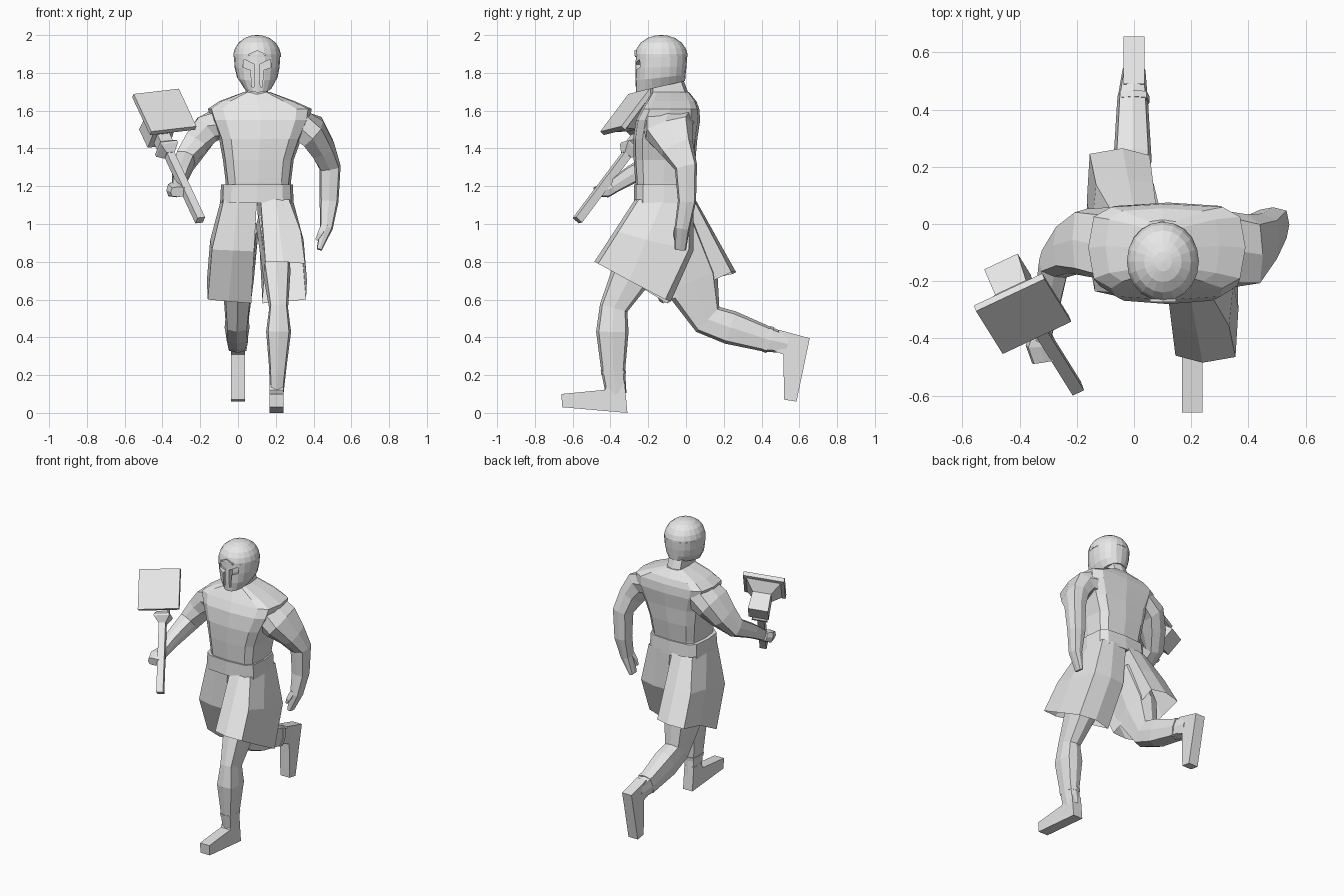
import bpy, bmesh, math
from mathutils import Vector, Matrix

if "Cube" in bpy.data.objects:
    bpy.data.objects.remove(bpy.data.objects["Cube"], do_unlink=True)

stone = bpy.data.materials.new("plain_grey")
stone.use_nodes = True
stone.diffuse_color = (0.8, 0.8, 0.8, 1)
stone.node_tree.nodes["Principled BSDF"].inputs["Base Color"].default_value = stone.diffuse_color

X, Y, Z = Vector((1, 0, 0)), Vector((0, 1, 0)), Vector((0, 0, 1))


def ring(center, a, b, sides=8, power=0.65):
    """Closed section around center; power 0 gives a box, 1 an ellipse."""
    start = math.pi / 4 if sides == 4 else 0
    points = []
    for i in range(sides):
        angle = start + math.tau * i / sides
        c, s = round(math.cos(angle), 6), round(math.sin(angle), 6)
        ca = math.copysign(abs(c) ** power, c) if c else 0
        sb = math.copysign(abs(s) ** power, s) if s else 0
        points.append(Vector(center) + a * ca + b * sb)
    return points


def loft(name, rings, caps=True):
    """Skin a row of equal-sized rings into one flat-shaded object."""
    bm = bmesh.new()
    rows = [[bm.verts.new(p) for p in r] for r in rings]
    n = len(rows[0])
    for low, high in zip(rows, rows[1:]):
        for i in range(n):
            j = (i + 1) % n
            bm.faces.new((low[i], low[j], high[j], high[i]))
    if caps:
        bm.faces.new(rows[0][::-1])
        bm.faces.new(rows[-1])
    bmesh.ops.recalc_face_normals(bm, faces=bm.faces)
    mesh = bpy.data.meshes.new(name)
    bm.to_mesh(mesh)
    bm.free()
    mesh.materials.append(stone)
    obj = bpy.data.objects.new(name, mesh)
    bpy.context.collection.objects.link(obj)
    return obj


def limb(name, sections, sides=8):
    """Sections are x, y, z, half width, half depth along a bent path."""
    path = [Vector(s[:3]) for s in sections]
    rings = []
    for i, (p, s) in enumerate(zip(path, sections)):
        before, after = path[max(i - 1, 0)], path[min(i + 1, len(path) - 1)]
        t = (after - p).normalized() + (p - before).normalized()
        t.normalize()
        side = (X - t * X.dot(t)).normalized()
        rings.append(ring(p, side * s[3], t.cross(side) * s[4], sides, .55))
    return loft(name, rings)


def level(name, sections, sides=12, power=0.5):
    """Sections are z, x min, x max, y min, y max, and optional forward tilt."""
    rings = []
    for z, x0, x1, y0, y1, *tilt in sections:
        lean = Z * tilt[0] if tilt else Z * 0
        rings.append(ring(((x0 + x1) / 2, (y0 + y1) / 2, z), X * (x1 - x0) / 2,
                          Y * (y1 - y0) / 2 + lean, sides, power))
    return loft(name, rings)


def prism(name, outline, axis, start, end):
    """Extrude an outline of (across, z) along x or y."""
    place = (lambda d, c, z: Vector((d, c, z))) if axis == "x" else (lambda d, c, z: Vector((c, d, z)))
    return loft(name, [[place(d, c, z) for c, z in outline] for d in (start, end)])


# Torso, neck and belt
level("torso", [
    (1.12, -.065, .27, -.25, .02), (1.22, -.065, .28, -.268, .03),
    (1.34, -.08, .295, -.277, .05), (1.45, -.1, .335, -.28, .06),
    (1.55, -.14, .38, -.265, .075), (1.61, -.16, .39, -.235, .07),
    (1.65, -.1, .3, -.21, .055), (1.7, .035, .165, -.18, .015)])
level("neck", [(1.62, .02, .18, -.18, .035), (1.7, .04, .16, -.19, .01),
               (1.78, .04, .16, -.2, -.02)], 8)
level("belt", [(1.11, -.095, .295, -.275, .045), (1.21, -.09, .29, -.275, .04)])

# Skirt: one half swings forward, the other is the same half turned round
waist = [(.12, -.26), (.2, -.27), (.27, -.25), (.29, -.12), (.275, .02), (.2, .04), (.1, .04)]
hem = [(.145, -.46, .8), (.24, -.485, .8), (.355, -.465, .79), (.365, -.3, .7),
       (.36, -.11, .6), (.25, -.08, .59), (.13, -.1, .58)]
turn = Matrix.Translation((.1, -.11, 0)) @ Matrix.Rotation(math.pi, 4, "Z") @ Matrix.Translation((-.1, .11, 0))


def skirt_half(name, matrix, drop):
    top = [Vector((x, y, 1.13)) for x, y in waist]
    low = [Vector((x, y, z - drop * (z > .75))) for x, y, z in hem]
    mid = [a.lerp(b, .5) for a, b in zip(top, low)]
    for p in mid:
        p.x += .02 * (p.x > .25)
        p.y += .06 * (p.y > -.12)
    loft(name, [[matrix @ p for p in r] for r in (top, mid, low)], caps=False)


skirt_half("skirt_left", Matrix(), 0)
skirt_half("skirt_right", turn, .055)

# Left leg steps forward, right leg trails
limb("left_leg", [
    (.18, -.13, 1.0, .085, .12), (.205, -.285, .74, .073, .11), (.215, -.383, .555, .05, .075),
    (.215, -.39, .43, .066, .086), (.21, -.385, .22, .044, .063), (.205, -.37, .1, .036, .055)])
level("left_greave_rim", [(.2, .166, .252, -.448, -.32), (.225, .163, .255, -.452, -.317)], 8)
prism("left_foot", [(-.66, .1), (-.655, .03), (-.31, 0), (-.325, .16), (-.41, .16), (-.43, .122)],
      "x", .168, .24)
limb("right_leg", [
    (.02, -.06, .98, .09, .12), (.0, .025, .7, .083, .15), (-.005, .115, .495, .062, .09),
    (-.005, .235, .452, .066, .09), (-.005, .43, .39, .054, .068), (0, .54, .365, .04, .05)])
limb("right_greave_rim", [(-.002, .425, .392, .056, .071), (-.002, .447, .385, .056, .071)])
prism("right_foot", [(.49, .44), (.655, .395), (.585, .06), (.52, .07), (.515, .31), (.47, .325)],
      "x", -.036, .036)

# Arms
limb("left_arm", [
    (.29, -.09, 1.545, .085, .14), (.395, -.09, 1.49, .08, .13), (.45, -.045, 1.4, .066, .09),
    (.487, 0, 1.3, .057, .06), (.482, .005, 1.12, .05, .048), (.468, -.02, .98, .034, .04),
    (.43, -.03, .865, .014, .03)])
limb("left_thumb", [(.46, -.04, 1.0, .02, .02), (.435, -.055, .95, .016, .016),
                    (.415, -.055, .915, .008, .008)], 4)
limb("right_arm", [
    (-.07, -.07, 1.545, .085, .13), (-.165, -.065, 1.5, .08, .12), (-.225, -.09, 1.42, .068, .09),
    (-.28, -.14, 1.335, .055, .065), (-.305, -.29, 1.26, .045, .048), (-.32, -.4, 1.19, .03, .036)])
limb("right_fist", [(-.325, -.38, 1.195, .036, .032), (-.325, -.42, 1.18, .054, .04),
                    (-.315, -.48, 1.17, .042, .027)])

# Hammer, laid out on its own shaft, face and side directions
base = Vector((-.2, -.575, 1.02))
shaft_dir = Vector((-.35, .56, .745)).normalized()
side_dir = Vector((.906, .415, .094))
side_dir = (side_dir - shaft_dir * side_dir.dot(shaft_dir)).normalized()
face_dir = side_dir.cross(shaft_dir)


def hammer_part(name, direction, other, offset, steps):
    loft(name, [ring(base + offset + direction * d, side_dir * w, other * w, 4, 0) for d, w in steps])


hammer_part("hammer_shaft", shaft_dir, face_dir, Vector(), [(0, .022), (.62, .022)])
hammer_part("hammer_collar", shaft_dir, face_dir, Vector(),
            [(.46, .024), (.5, .05), (.515, .05), (.53, .036), (.58, .036)])
hammer_part("hammer_head", face_dir, shaft_dir, shaft_dir * .643,
            [(.155, .133), (.127, .133), (.122, .112), (.06, .06), (-.064, .065)])

# Helmet with a tilted lower edge and a slightly proud dome
shell = level("helmet", [
    (1.727, .03, .18, -.264, -.005, .03), (1.775, -.005, .209, -.268, -.002, .015),
    (1.83, -.018, .22, -.268, .003, .005), (1.89, -.022, .224, -.265, .006)], 20, .9)
dome = [(1.885, 1), (1.9, 1), (1.93, .93), (1.96, .78), (1.985, .52), (1.997, .25), (2.0, .04)]
level("helmet_dome", [(z, .101 - .126 * r, .101 + .126 * r, -.131 - .139 * r, -.131 + .139 * r)
                      for z, r in dome], 20, 1)

# Eye openings with slits beside the nose guard
eye = [(.014, 1.845), (.07, 1.872), (.075, 1.83), (.033, 1.815), (.028, 1.725), (.017, 1.725)]
for word, flip in (("left", 1), ("right", -1)):
    cutter = prism(word + "_eye_cutter", [(.101 + flip * x, z) for x, z in eye], "y", -.36, -.228)
    cutter.hide_render = True
    cut = shell.modifiers.new(word + "_eye", "BOOLEAN")
    cut.operation, cut.solver, cut.object = "DIFFERENCE", "EXACT", cutter
    bpy.context.view_layer.objects.active = shell
    bpy.ops.object.modifier_apply(modifier=cut.name)
    bpy.data.objects.remove(cutter, do_unlink=True)
    # Brow ridge rising to a point above the nose
    brow = [(0, 1.92), (.045, 1.9), (.045, 1.89), (0, 1.908)]
    prism(word + "_brow", [(.101 + flip * x, z) for x, z in brow], "y", -.272, -.24)
